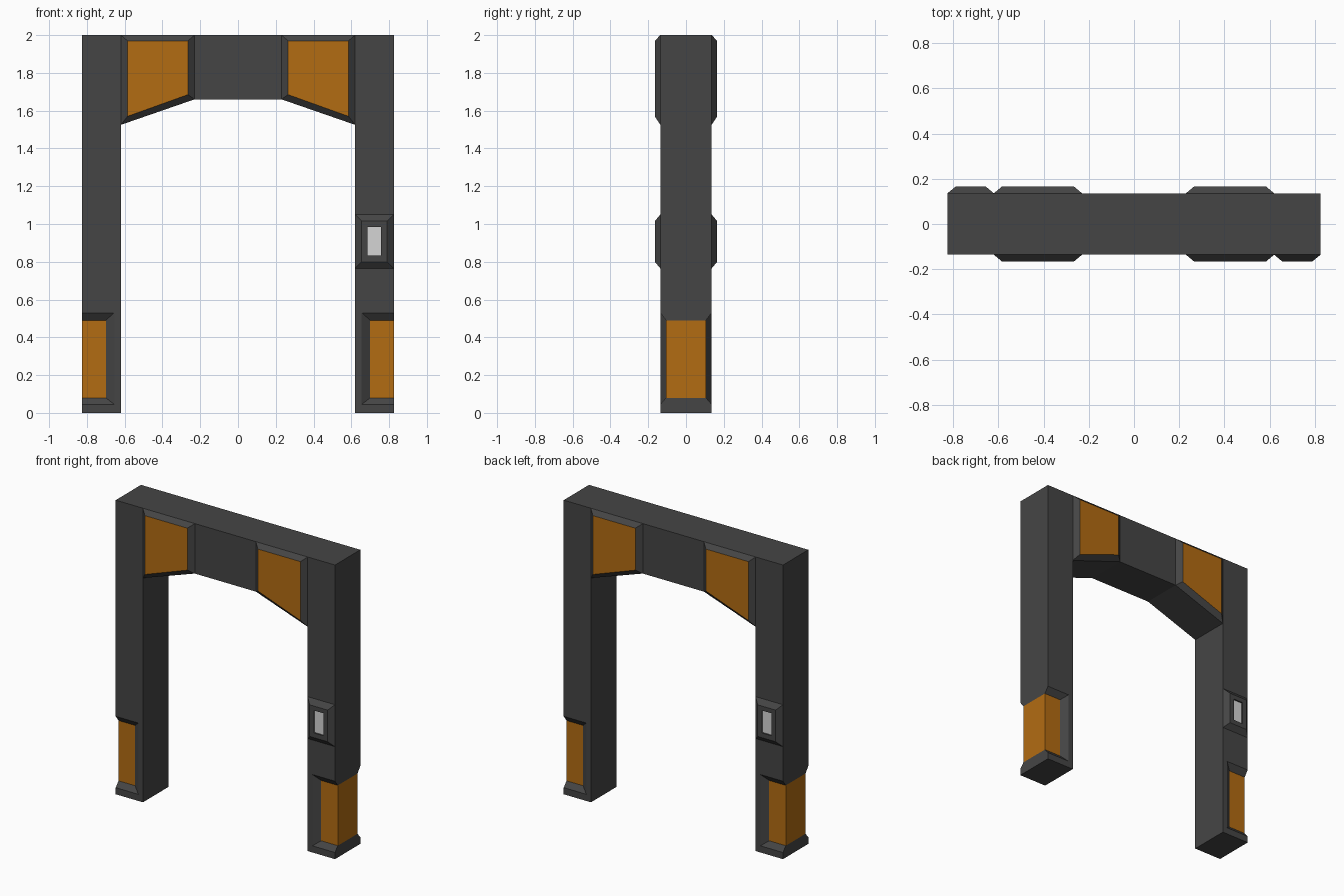
import bpy, bmesh

if "Cube" in bpy.data.objects:
    bpy.data.objects.remove(bpy.data.objects["Cube"])


def material(name, r, g, b):
    m = bpy.data.materials.new(name)
    m.use_nodes = True
    m.diffuse_color = (r, g, b, 1)
    m.node_tree.nodes["Principled BSDF"].inputs["Base Color"].default_value = (r, g, b, 1)
    return m


MATS = [material("dark grey", 0.06, 0.06, 0.06),
        material("orange", 0.45, 0.15, 0.006),
        material("light grey", 0.66, 0.66, 0.66)]

HALF_W, INNER = 0.825, 0.62   # outer and inner faces of the legs
DEPTH, RAISED = 0.136, 0.165  # half depth of the frame and of raised panels


def loft(name, rings, side_mat=lambda ring, edge: 0, cap_mat=0):
    """Join matching rings of points into one closed flat-faced solid."""
    bm = bmesh.new()
    loops = [[bm.verts.new(p) for p in ring] for ring in rings]
    n = len(loops[0])
    for i in range(len(loops) - 1):
        a, b = loops[i], loops[i + 1]
        for j in range(n):
            k = (j + 1) % n
            f = bm.faces.new((a[j], a[k], b[k], b[j]))
            f.material_index = side_mat(i, j)
    bm.faces.new(loops[0][::-1])
    bm.faces.new(loops[-1]).material_index = cap_mat
    bmesh.ops.remove_doubles(bm, verts=bm.verts, dist=0.0005)
    bmesh.ops.recalc_face_normals(bm, faces=bm.faces)
    mesh = bpy.data.meshes.new(name)
    bm.to_mesh(mesh)
    bm.free()
    for m in MATS:
        mesh.materials.append(m)
    obj = bpy.data.objects.new(name, mesh)
    bpy.context.collection.objects.link(obj)
    return obj


def leg_ring(z, notch_x, notch_y, side):
    half = [(INNER, -DEPTH), (0.655, -DEPTH), (notch_x, -notch_y), (HALF_W, -notch_y)]
    outline = half + [(x, -y) for x, y in reversed(half)]
    return [(side * x, y, z) for x, y in outline]


def rect(x0, x1, z0, z1):
    return [(x0, z0), (x1, z0), (x1, z1), (x0, z1)]


def upright(outline, sx, y):
    return [(sx * x, y, z) for x, z in outline]


# Legs with a wrap-around orange recess near the foot
plain, cut = (0.655, DEPTH), (0.70, 0.106)
levels = [(0, plain), (0.045, plain), (0.08, cut), (0.49, cut), (0.53, plain), (2, plain)]
for side, label in ((1, "left"), (-1, "right")):
    loft(label + "_leg", [leg_ring(z, *c, side) for z, c in levels],
         lambda ring, edge: int(ring == 2 and edge in (2, 3, 4)))

# Cross beam with sloped haunches
beam = [(-INNER, 1.525), (-0.23, 1.66), (0.23, 1.66), (INNER, 1.525), (INNER, 2), (-INNER, 2)]
loft("cross_beam", [upright(beam, 1, -DEPTH), upright(beam, 1, DEPTH)])

# Raised orange panels on both faces of the beam
base = [(0.23, 1.66), (INNER, 1.525), (INNER, 2), (0.23, 2)]
top = [(0.265, 1.685), (0.585, 1.57), (0.585, 1.97), (0.265, 1.97)]
for sx, side in ((1, "left"), (-1, "right")):
    for sy, face in ((-1, "front"), (1, "back")):
        loft(f"{face}_{side}_beam_panel",
             [upright(base, sx, sy * DEPTH), upright(top, sx, sy * RAISED)], cap_mat=1)

# Control boxes with a sunken light screen, one on each face
housing = rect(INNER, HALF_W, 0.765, 1.05)
plate = rect(0.655, 0.79, 0.80, 1.015)
screen = rect(0.686, 0.758, 0.832, 0.985)
for s, face in ((1, "front"), (-1, "back")):
    loft(face + "_control_box",
         [upright(housing, s, -s * DEPTH), upright(plate, s, -s * RAISED),
          upright(screen, s, -s * RAISED), upright(screen, s, -s * (RAISED - 0.01))],
         cap_mat=2)
